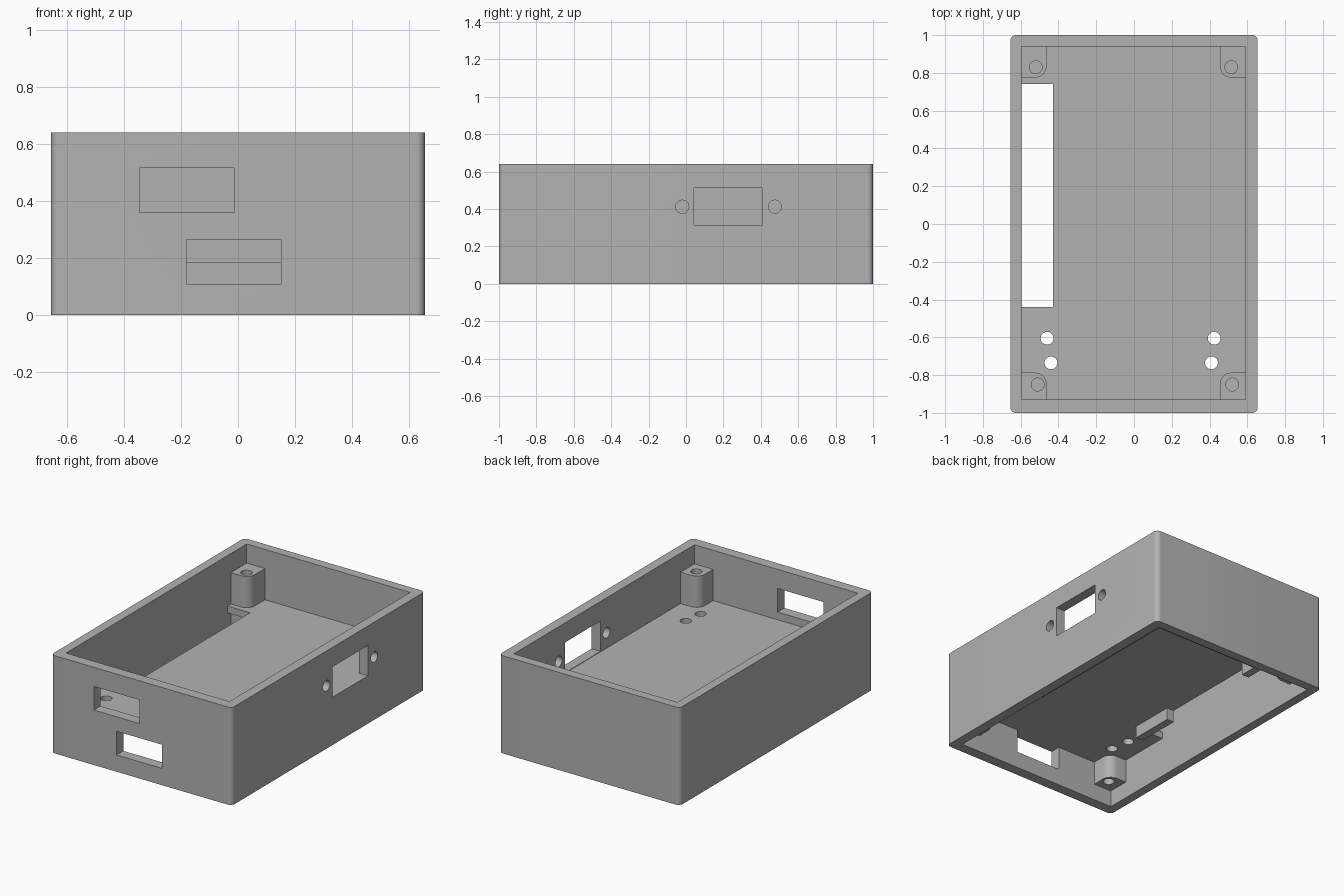
import bpy
import bmesh
import math
from mathutils import Matrix, Vector

old = bpy.data.objects.get("Cube")
if old:
    bpy.data.objects.remove(old, do_unlink=True)

grey = bpy.data.materials.new("plain grey")
grey.use_nodes = True
COLOUR = (0.45, 0.45, 0.45, 1)
grey.diffuse_color = COLOUR
grey.node_tree.nodes["Principled BSDF"].inputs["Base Color"].default_value = COLOUR

# Key heights and inner faces
TOP, SHELF_TOP, SHELF_BOTTOM = 0.64, 0.31, 0.265
X0, X1, Y0, Y1 = -0.595, 0.59, -0.93, 0.94


def prism(name, outline, z0, z1):
    """Extrude a flat outline from z0 to z1."""
    bm = bmesh.new()
    face = bm.faces.new([bm.verts.new((x, y, z0)) for x, y in outline])
    up = bmesh.ops.extrude_face_region(bm, geom=[face])["geom"]
    bmesh.ops.translate(bm, vec=(0, 0, z1 - z0),
                        verts=[v for v in up if isinstance(v, bmesh.types.BMVert)])
    bmesh.ops.recalc_face_normals(bm, faces=bm.faces)
    return finish(name, bm)


def finish(name, bm):
    mesh = bpy.data.meshes.new(name)
    bm.to_mesh(mesh)
    bm.free()
    mesh.materials.append(grey)
    obj = bpy.data.objects.new(name, mesh)
    bpy.context.collection.objects.link(obj)
    return obj


def block(name, x, y, z):
    return prism(name, [(x[0], y[0]), (x[1], y[0]), (x[1], y[1]), (x[0], y[1])], *z)


def rod(name, centre, radius, depth, axis="Z"):
    bm = bmesh.new()
    bmesh.ops.create_cone(bm, cap_ends=True, segments=32, radius1=radius,
                          radius2=radius, depth=depth)
    turn = Matrix.Rotation(math.pi / 2, 4, "Y") if axis == "X" else Matrix()
    bm.transform(Matrix.Translation(Vector(centre)) @ turn)
    return finish(name, bm)


def arc(cx, cy, r, start, steps=8):
    return [(cx + r * math.cos(a), cy + r * math.sin(a))
            for a in (start + math.pi / 2 * i / steps for i in range(steps + 1))]


def cut(body, cutters):
    """Subtract each cutter in turn, then remove it."""
    for cutter in cutters:
        mod = body.modifiers.new("cut", "BOOLEAN")
        mod.operation, mod.solver, mod.object = "DIFFERENCE", "EXACT", cutter
        graph = bpy.context.evaluated_depsgraph_get()
        graph.update()
        mesh = bpy.data.meshes.new_from_object(body.evaluated_get(graph))
        body.modifiers.clear()
        body.data = mesh
        bpy.data.objects.remove(cutter, do_unlink=True)


# Outer shell with rounded upright edges
r, hx, hy = 0.03, 0.655, 1.0
outline = []
for i, (sx, sy) in enumerate([(1, 1), (-1, 1), (-1, -1), (1, -1)]):
    outline += arc(sx * (hx - r), sy * (hy - r), r, i * math.pi / 2)
shell = prism("enclosure_shell", outline, 0, TOP)

# Upper and lower chambers, leaving the shelf between them
cutters = [
    block("cut_upper", (X0, X1), (Y0, Y1), (SHELF_TOP, TOP + 0.1)),
    block("cut_lower", (X0, X1), (Y0, Y1), (-0.1, SHELF_BOTTOM)),
    # Long slot in the shelf
    block("cut_slot", (X0, -0.43), (-0.44, 0.74), (0.2, 0.4)),
    # Front windows
    block("cut_front_high", (-0.345, -0.013), (-1.1, -0.85), (0.36, 0.515)),
    block("cut_front_low", (-0.18, 0.15), (-1.1, -0.85), (0.11, SHELF_BOTTOM)),
    # Side connector window
    block("cut_side", (0.5, 0.8), (0.042, 0.41), (0.313, 0.512)),
]
# Screw holes beside the connector window
for y in (-0.02, 0.475):
    cutters.append(rod("cut_screw", (0.62, y, 0.412), 0.035, 0.3, "X"))
# Shelf holes
for x, y in ((-0.46, -0.605), (-0.44, -0.735), (0.425, -0.605), (0.41, -0.735)):
    cutters.append(rod("cut_shelf_hole", (x, y, 0.29), 0.034, 0.2))
cut(shell, cutters)

# Corner screw posts above and below the shelf, rounded on the inner corner
POSTS = {"back_left": (1, 1, 0.515, 0.83), "back_right": (-1, 1, -0.52, 0.83),
         "front_right": (-1, -1, -0.51, -0.85), "front_left": (1, -1, 0.52, -0.85)}
parts = [shell]
for place, (sx, sy, cx, cy) in POSTS.items():
    wx = (X1 if sx > 0 else X0) + 0.01 * sx
    wy = (Y1 if sy > 0 else Y0) + 0.01 * sy
    ix = 0.455 if sx > 0 else -0.463
    iy = 0.775 if sy > 0 else -0.787
    q = 0.06
    bend = [(ix + sx * (q - q * math.cos(t)), iy + sy * (q - q * math.sin(t)))
            for t in (math.pi / 2 * i / 8 for i in range(9))]
    ring = [(wx, wy), (ix, wy)] + bend + [(wx, iy)]
    for level, z0, z1, mouth in (("upper", SHELF_TOP - 0.01, 0.515, 0.515),
                                 ("lower", 0.11, SHELF_BOTTOM + 0.01, 0.11)):
        post = prism(f"{level}_post_{place}", ring, z0, z1)
        cut(post, [rod("cut_post", (cx, cy, mouth), 0.034, 0.24)])
        parts.append(post)

# Retaining ribs hanging under the shelf
RIB = (0.185, SHELF_BOTTOM + 0.01)
parts += [
    block("rib_left", (0.378, 0.43), (-0.43, 0.74), RIB),
    block("rib_back", (-0.378, 0.378), (0.69, 0.74), RIB),
    block("rib_right_front", (-0.43, -0.378), (-0.43, -0.135), RIB),
    block("rib_right_back", (-0.43, -0.378), (0.577, 0.74), RIB),
]

# Smooth the curves and keep the edges sharp
bpy.ops.object.select_all(action="DESELECT")
for obj in parts:
    obj.select_set(True)
bpy.context.view_layer.objects.active = shell
bpy.ops.object.shade_smooth_by_angle(angle=math.radians(30))
